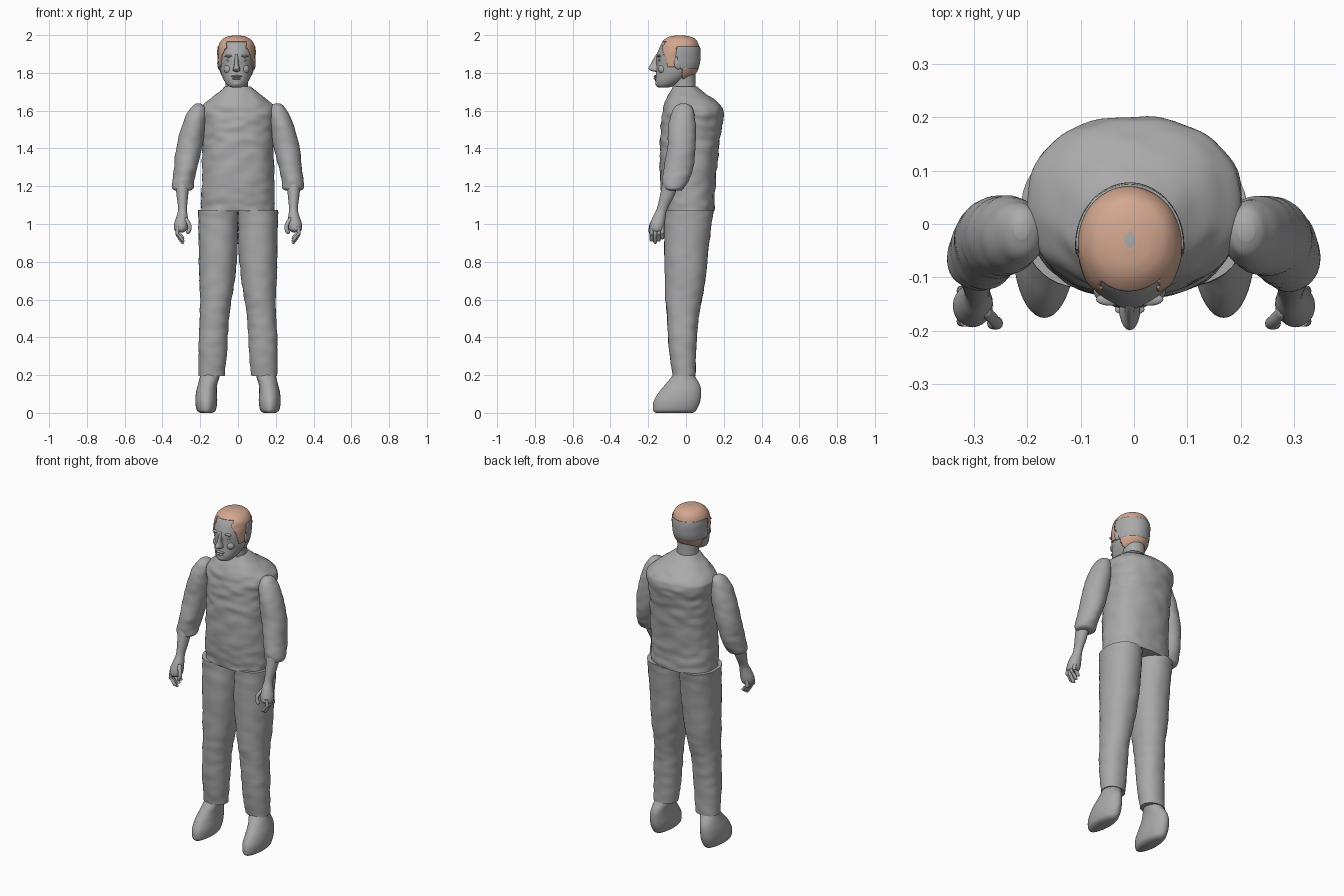
import bpy, bmesh, math
from mathutils import Vector, noise

if "Cube" in bpy.data.objects:
    bpy.data.objects.remove(bpy.data.objects["Cube"])


def material(name, rgb):
    m = bpy.data.materials.new(name)
    m.use_nodes = True
    m.diffuse_color = (*rgb, 1)
    m.node_tree.nodes["Principled BSDF"].inputs["Base Color"].default_value = (*rgb, 1)
    return m


GREY = material("plain_grey", (.4, .4, .4))
HAIR = material("light_auburn", (.66, .39, .28))


def finish(bm, name, mat):
    bmesh.ops.recalc_face_normals(bm, faces=bm.faces)
    mesh = bpy.data.meshes.new(name)
    bm.to_mesh(mesh)
    bm.free()
    mesh.materials.append(mat)
    ob = bpy.data.objects.new(name, mesh)
    bpy.context.collection.objects.link(ob)
    bpy.ops.object.select_all(action='DESELECT')
    ob.select_set(True)
    bpy.context.view_layer.objects.active = ob
    bpy.ops.object.shade_smooth_by_angle(angle=math.radians(50))
    return ob


def smooth_rings(rings, steps):
    """Catmull-Rom interpolation between neighbouring rings."""
    out = []
    last = len(rings) - 1
    for i in range(last):
        a, b, c, d = (rings[min(max(k, 0), last)] for k in range(i - 1, i + 3))
        for s in range(steps):
            t = s / steps
            out.append([q + t / 2 * (r - p + t * (2*p - 5*q + 4*r - u + t * (3*(q - r) + u - p)))
                        for p, q, r, u in zip(a, b, c, d)])
    return out + [rings[-1]]


def loft(name, rings, mat=GREY, side=1, seg=40, steps=6, power=2, wrinkle=0, grow=0, keep=None):
    """Skin oval rings given as x min, x max, y min, y max, z."""
    bm = bmesh.new()
    loops = []
    for x0, x1, y0, y1, z in smooth_rings(rings, steps):
        loop = []
        for k in range(seg):
            a = math.tau * k / seg
            c, s = math.cos(a), math.sin(a)
            px = math.copysign(abs(c) ** (2 / power), c)
            py = math.copysign(abs(s) ** (2 / power), s)
            p = Vector((side * ((x0 + x1) / 2 + px * ((x1 - x0) / 2 + grow)),
                        (y0 + y1) / 2 + py * ((y1 - y0) / 2 + grow), z))
            n = wrinkle * noise.noise(Vector((p.x * 14, p.y * 14, p.z * 28)))
            loop.append(bm.verts.new(p + Vector((side * c * n, s * n, 0))))
        loops.append(loop)
    for lo, hi in zip(loops, loops[1:]):
        for k in range(seg):
            j = (k + 1) % seg
            bm.faces.new((lo[k], lo[j], hi[j], hi[k]))
    bm.faces.new(loops[0])
    bm.faces.new(loops[-1])
    if keep:
        drop = [f for f in bm.faces if not keep(f.calc_center_median())]
        bmesh.ops.delete(bm, geom=drop, context='FACES')
    return finish(bm, name, mat)


def ball(name, loc, size, mat=GREY, tilt=0):
    bm = bmesh.new()
    bmesh.ops.create_uvsphere(bm, u_segments=20, v_segments=12, radius=1)
    ob = finish(bm, name, mat)
    ob.location, ob.scale, ob.rotation_euler = loc, size, (tilt, 0, 0)
    return ob


def finger(name, points, r, side):
    rings = [(x - r, x + r, y - r, y + r, z) for x, y, z in points]
    x, y, z = points[-1]
    rings.append((x - r * .3, x + r * .3, y - r * .3, y + r * .3, z - r * .7))
    return loft(name, rings, side=side, seg=12, steps=4)


# Jacket body with sloping shoulders
loft("jacket", [(-w, w, f, b, z) for w, f, b, z in (
    (.195, -.12, .15, 1.068), (.192, -.135, .155, 1.2), (.188, -.138, .175, 1.4),
    (.192, -.132, .19, 1.52), (.202, -.125, .2, 1.59), (.186, -.115, .182, 1.63),
    (.14, -.1, .135, 1.67), (.1, -.085, .09, 1.7), (.07, -.07, .06, 1.727))],
    seg=72, steps=10, power=2.3, wrinkle=.007)
loft("neck", [(-.068, .056, -.075, .055, 1.68), (-.066, .052, -.07, .05, 1.75),
              (-.07, .055, -.08, .05, 1.82)])

# Limbs, built once per side
for side, label in ((1, "left_"), (-1, "right_")):
    loft(label + "trouser_leg", [
        (.07, .208, -.07, .05, .195), (.06, .209, -.085, .052, .3), (.054, .208, -.095, .058, .4),
        (.048, .203, -.1, .066, .5), (.034, .2, -.108, .084, .6), (.018, .205, -.11, .102, .7),
        (.003, .208, -.115, .118, .85), (0, .21, -.115, .135, 1), (0, .212, -.115, .147, 1.075)],
        side=side, power=2.15, wrinkle=.004)
    loft(label + "shoe", [
        (.135, .2, -.16, .035, 0), (.118, .218, -.174, .055, .015), (.11, .226, -.172, .075, .06),
        (.112, .222, -.143, .08, .11), (.11, .212, -.11, .073, .15), (.095, .2, -.07, .045, .2),
        (.09, .2, -.06, .045, .23)], side=side)
    loft(label + "sleeve", [
        (.25, .335, -.112, -.025, 1.178), (.236, .349, -.122, -.01, 1.19),
        (.232, .347, -.125, .014, 1.23), (.215, .338, -.118, .038, 1.3),
        (.19, .328, -.1, .05, 1.4), (.175, .302, -.095, .053, 1.5), (.166, .273, -.08, .045, 1.58),
        (.175, .246, -.058, .03, 1.62), (.195, .225, -.03, .005, 1.637)],
        side=side, wrinkle=.004)
    loft(label + "forearm_and_palm", [
        (.29, .325, -.175, -.13, .955), (.27, .337, -.192, -.118, .97),
        (.264, .338, -.19, -.112, 1), (.266, .326, -.175, -.108, 1.04),
        (.27, .317, -.155, -.098, 1.08), (.264, .325, -.138, -.062, 1.15),
        (.255, .335, -.12, -.03, 1.24)], side=side, seg=24)
    for i in range(4):
        y = -.182 + .019 * i
        drop = .012 * abs(i - 1)
        finger(label + "finger", [(.316, y, .99), (.322, y, .95),
                                  (.31, y, .925 + drop), (.294, y, .902 + drop)], .01, side)
    finger(label + "thumb", [(.28, -.16, 1.035), (.262, -.18, 1.005),
                             (.256, -.186, .98), (.264, -.186, .955)], .011, side)

# Head, with the hair and the bare band cut from slightly larger shells
MID = -.008
head = [(MID - w, MID + w, f, b, z) for w, f, b, z in (
    (.02, -.145, -.095, 1.722), (.045, -.157, -.06, 1.732), (.066, -.163, -.005, 1.76),
    (.082, -.158, .042, 1.8), (.089, -.156, .062, 1.84), (.092, -.157, .068, 1.88),
    (.093, -.146, .068, 1.92), (.087, -.13, .06, 1.955), (.068, -.107, .044, 1.98),
    (.04, -.08, .015, 1.993), (.01, -.045, -.015, 1.998))]
loft("head", head, seg=48)


def is_hair(p):
    front = -.095 - (p.z - 1.83) * .3
    crown = p.z > 1.935 and p.y > -.06
    temple = p.z > 1.83 and front < p.y <= -.05 and abs(p.x - MID) > .055
    fringe = p.z > 1.965
    nape = 1.75 < p.z < 1.825 and p.y > -.02
    return crown or temple or fringe or nape


def is_band(p):
    return 1.82 < p.z < 1.94 and p.y > -.05


hair = loft("hair", head, HAIR, seg=96, steps=10, grow=.005, wrinkle=.002, keep=is_hair)
band = loft("back_of_head_band", head, seg=64, steps=10, grow=.009, keep=is_band)
for shell in (hair, band):
    mod = shell.modifiers.new("thickness", 'SOLIDIFY')
    mod.thickness = .005
    mod.offset = -1

# Face: nose, brow, eyes, mouth, chin and ears
loft("nose", [(MID - w, MID + w, f, -.13, z) for w, f, z in (
    (.008, -.165, 1.806), (.019, -.186, 1.812), (.018, -.199, 1.824),
    (.011, -.186, 1.848), (.009, -.168, 1.882), (.006, -.155, 1.9))], seg=20)
ball("upper_lip", (MID, -.16, 1.782), (.028, .011, .006))
ball("lower_lip", (MID, -.161, 1.77), (.023, .011, .006))
ball("chin", (MID, -.145, 1.745), (.03, .018, .018))
for side, label in ((1, "left_"), (-1, "right_")):
    ball(label + "eye", (MID + side * .037, -.14, 1.868), (.017, .008, .007))
    ball(label + "brow", (MID + side * .036, -.141, 1.889), (.027, .012, .007))
    ball(label + "cheek", (MID + side * .042, -.125, 1.82), (.026, .022, .025))
    ball(label + "ear", (MID + side * .093, -.045, 1.85), (.009, .018, .032), GREY, .2)
